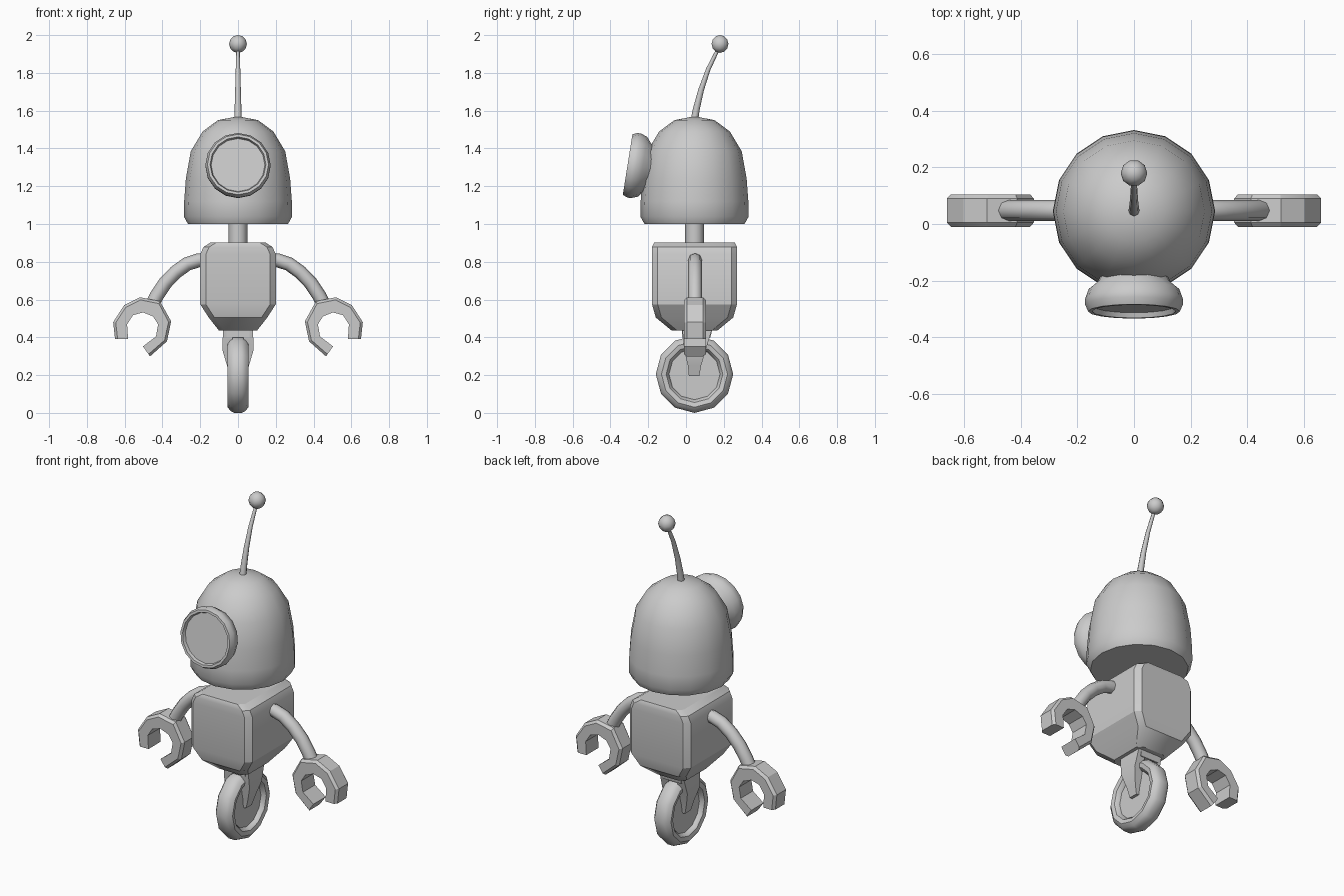
import bpy, bmesh, math
from mathutils import Matrix, Vector

if "Cube" in bpy.data.objects:
    bpy.data.objects.remove(bpy.data.objects["Cube"])

YC = 0.045  # depth of the robot's main axis


def make(name, rings, cap=True, matrix=None, smooth=35):
    """Skin a list of equally sized closed rings into an object."""
    bm = bmesh.new()
    loops = [[bm.verts.new(p) for p in ring] for ring in rings]
    n = len(loops[0])
    for a, b in zip(loops, loops[1:]):
        for i in range(n):
            j = (i + 1) % n
            bm.faces.new((a[i], a[j], b[j], b[i]))
    if cap:
        bm.faces.new(loops[0])
        bm.faces.new(loops[-1])
    bmesh.ops.remove_doubles(bm, verts=bm.verts, dist=0.0005)
    if matrix:
        bm.transform(matrix)
    bmesh.ops.recalc_face_normals(bm, faces=bm.faces)
    mesh = bpy.data.meshes.new(name)
    bm.to_mesh(mesh)
    bm.free()
    ob = bpy.data.objects.new(name, mesh)
    bpy.context.collection.objects.link(ob)
    finish(ob, smooth)
    return ob


def finish(ob, smooth):
    bpy.ops.object.select_all(action='DESELECT')
    ob.select_set(True)
    bpy.context.view_layer.objects.active = ob
    bpy.ops.object.shade_smooth_by_angle(angle=math.radians(smooth))


def lathe(name, profile, sides, matrix, smooth=35, cap=True):
    """Turn (radius, height) pairs around local z."""
    turn = 2 * math.pi / sides
    rings = [[(r * math.cos(i * turn), r * math.sin(i * turn), z) for i in range(sides)]
             for r, z in profile]
    return make(name, rings, cap, matrix, smooth)


def tube(name, points, radii, sides=8):
    """Sweep a round section along a path."""
    pts = [Vector(p) for p in points]
    rings = []
    side = (pts[1] - pts[0]).cross(pts[-1] - pts[0]).normalized()
    for k, p in enumerate(pts):
        t = (pts[min(k + 1, len(pts) - 1)] - pts[max(k - 1, 0)]).normalized()
        up = t.cross(side)
        rings.append([p + radii[k] * (math.cos(a) * side + math.sin(a) * up)
                      for a in (2 * math.pi * i / sides for i in range(sides))])
    return make(name, rings, smooth=50)


def octagon(hx, hy, z, c=0.03):
    """Rectangle with chamfered corners."""
    return [(x, y + YC, z) for x, y in (
        (hx, -hy + c), (hx, hy - c), (hx - c, hy), (-hx + c, hy),
        (-hx, hy - c), (-hx, -hy + c), (-hx + c, -hy), (hx - c, -hy))]


axis = Matrix.Translation((0, YC, 0))

# Domed head
lathe("head", [(0.265, 1.0), (0.287, 1.04), (0.285, 1.12), (0.276, 1.24), (0.25, 1.385),
               (0.187, 1.49), (0.106, 1.55), (0.0, 1.57)], 16, axis, 40, cap=False)
lathe("head_base", [(0.0, 1.0), (0.265, 1.0)], 16, axis, cap=False)

# Tilted single eye with a recessed lens
eye_place = Matrix.Translation((0, -0.309, 1.315)) @ Matrix.Rotation(math.radians(81), 4, 'X')
lathe("eye", [(0.10, -0.16), (0.13, -0.105), (0.16, -0.08), (0.173, -0.045), (0.173, -0.025),
              (0.162, 0.0), (0.148, 0.0), (0.142, -0.018), (0.0, -0.018)], 16, eye_place, 40)

# Antenna and its ball
tube("antenna", [(0, 0.043, 1.54), (0, 0.055, 1.61), (0, 0.08, 1.71), (0, 0.118, 1.82),
                 (0, 0.172, 1.93)], [0.02, 0.018, 0.015, 0.012, 0.009])
ball = [(0.047 * math.sin(a), 0.047 * -math.cos(a)) for a in (math.pi * i / 6 for i in range(7))]
lathe("antenna_ball", ball, 10, Matrix.Translation((0, 0.18, 1.953)), 50, cap=False)

# Neck
lathe("neck", [(0.05, 0.87), (0.05, 1.03)], 12, axis)

# Body tapering to the bottom
make("body", [octagon(*r) for r in (
    (0.10, 0.12, 0.435), (0.155, 0.205, 0.505), (0.2, 0.225, 0.575), (0.2, 0.225, 0.84),
    (0.183, 0.225, 0.878), (0.145, 0.213, 0.902))], smooth=30)

# Wheel: tyre and thin disc
wheel_place = Matrix.Translation((0, YC, 0.205)) @ Matrix.Rotation(math.radians(90), 4, 'Y')
section = [(0.135, -0.03), (0.15, -0.05), (0.175, -0.055), (0.195, -0.04), (0.205, -0.02),
           (0.205, 0.02), (0.195, 0.04), (0.175, 0.055), (0.15, 0.05), (0.135, 0.03)]
lathe("tyre", section + section[:1], 12, wheel_place, 40, cap=False)
lathe("wheel_disc", [(0.14, -0.025), (0.14, 0.025)], 12, wheel_place)

# Claw outlines (x, z) on the right side
outer = [(0.651, 0.39), (0.661, 0.48), (0.603, 0.57), (0.519, 0.612),
         (0.413, 0.591), (0.354, 0.485), (0.376, 0.379), (0.466, 0.299)]
inner = [(0.582, 0.39), (0.587, 0.469), (0.556, 0.517), (0.503, 0.532),
         (0.45, 0.511), (0.423, 0.469), (0.434, 0.405), (0.503, 0.352)]

for s, label in ((1, "right"), (-1, "left")):
    # Curved arm
    path = [(0.16, 0.81), (0.21, 0.808), (0.27, 0.788), (0.33, 0.745), (0.385, 0.688),
            (0.43, 0.62), (0.455, 0.57)]
    tube(label + "_arm", [(s * x, YC + 0.003, z) for x, z in path], [0.037] * 7)

    # Open ring claw with chamfered outer rim
    rings = []
    for (ox, oz), (ix, iz) in zip(outer, inner):
        o, i = Vector((s * ox, 0, oz)), Vector((s * ix, 0, iz))
        rim = o + (i - o).normalized() * 0.014
        rings.append([p + Vector((0, y, 0)) for p, y in (
            (i, -0.01), (rim, -0.01), (o, 0.005), (o, 0.09), (rim, 0.105), (i, 0.105))])
    make(label + "_claw", rings, smooth=25)

    # Fork blade beside the wheel
    make(label + "_fork", [[(s * x0, y0, z), (s * x1, y0, z), (s * x1, y1, z), (s * x0, y1, z)]
                           for x0, x1, y0, y1, z in (
        (0.015, 0.042, 0.015, 0.07, 0.195), (0.02, 0.058, 0.01, 0.08, 0.25),
        (0.03, 0.083, -0.01, 0.105, 0.335), (0.03, 0.079, -0.02, 0.14, 0.45))])

# Bridge joining the fork blades under the body
make("fork_bridge", [[(x, -0.02, 0.4), (x, 0.13, 0.4), (x, 0.14, 0.45), (x, -0.02, 0.45)]
                     for x in (-0.06, 0.06)])
